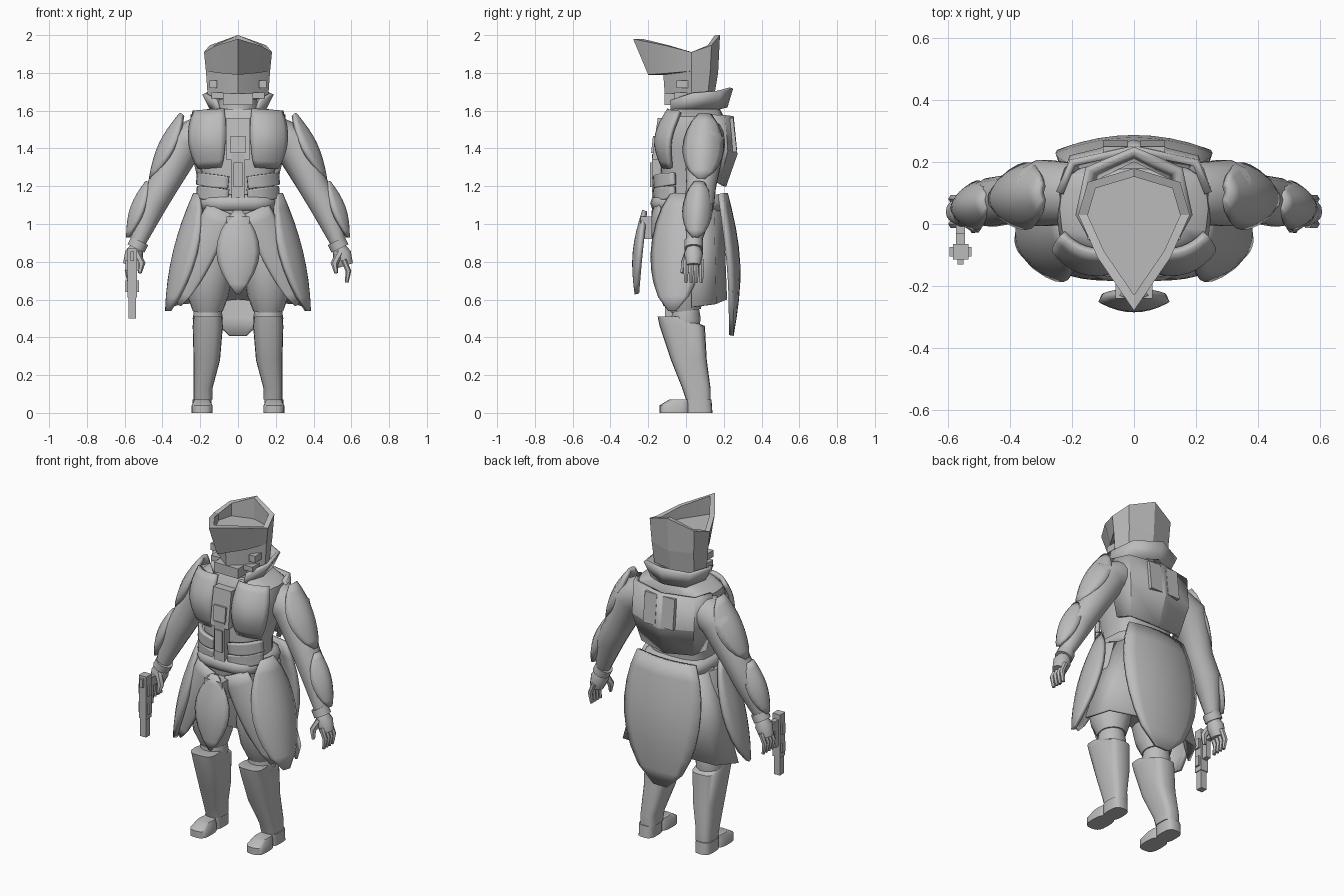
import bpy, bmesh, math
from mathutils import Vector

default_cube = bpy.data.objects.get("Cube")
if default_cube:
    bpy.data.objects.remove(default_cube)

GREY = 0.5
SIDES = {"left": 1, "right": -1}
armour = bpy.data.materials.new("armour grey")
armour.use_nodes = True
armour.diffuse_color = (GREY, GREY, GREY, 1)
armour.node_tree.nodes["Principled BSDF"].inputs["Base Color"].default_value = armour.diffuse_color


def mix(start, end, amount):
    return start + (end - start) * amount


def loft(name, rings, closed=True, thickness=0, sharp=35):
    """Skin equal-length point rings; sheets get a thickness, solids get end caps."""
    bm = bmesh.new()
    rows = [[bm.verts.new(point) for point in ring] for ring in rings]
    count = len(rows[0])
    for lower, upper in zip(rows, rows[1:]):
        for i in range(count if closed else count - 1):
            j = (i + 1) % count
            bm.faces.new((lower[i], lower[j], upper[j], upper[i]))
    if not thickness:
        bm.faces.new(rows[0])
        bm.faces.new(rows[-1])
    bmesh.ops.recalc_face_normals(bm, faces=bm.faces)
    mesh = bpy.data.meshes.new(name)
    bm.to_mesh(mesh)
    bm.free()
    mesh.materials.append(armour)
    part = bpy.data.objects.new(name, mesh)
    bpy.context.collection.objects.link(part)
    if thickness:
        solid = part.modifiers.new("thickness", "SOLIDIFY")
        solid.thickness, solid.offset = thickness, 0
    bpy.ops.object.select_all(action="DESELECT")
    bpy.context.view_layer.objects.active = part
    part.select_set(True)
    bpy.ops.object.shade_smooth_by_angle(angle=math.radians(sharp))


def stack(name, rows, side=1, power=0.65, count=20):
    """Rounded-rectangle rings, each (height, centre x, half width, front, back)."""
    def rounded(value):
        return math.copysign(abs(value) ** power, value)
    turns = [math.tau * i / count for i in range(count)]
    loft(name, [[(side * centre + half * rounded(math.cos(turn)),
                  mix(front, back, (1 + rounded(math.sin(turn))) / 2), height) for turn in turns]
                for height, centre, half, front, back in rows], sharp=45)


def limb(name, stations, side=1, count=14):
    """Tube through (x, y, z, radius) stations."""
    points = [Vector((side * x, y, z)) for x, y, z, radius in stations]
    rings = []
    for i, point in enumerate(points):
        along = points[min(i + 1, len(points) - 1)] - points[max(i - 1, 0)]
        across = along.cross(Vector((0, 1, 0))).normalized()
        other = along.cross(across).normalized()
        turns = [math.tau * k / count for k in range(count)]
        rings.append([point + stations[i][-1] * (across * math.cos(turn) + other * math.sin(turn)) for turn in turns])
    loft(name, rings, sharp=50)


def leaf(name, top, tip, normal, width, bow, dome, side=1, start=0.04, blunt=0.6, end=0.99, thickness=0.025):
    """Domed leaf-shaped plate hanging along a bowed ridge from top to tip."""
    top, tip, normal = Vector(top), Vector(tip), Vector(normal).normalized()
    across = normal.cross(tip - top).normalized()
    rings = []
    for step in range(9):
        t = step / 8
        swell = math.sin(math.pi * mix(start, end, t))
        ridge = top.lerp(tip, t) + normal * bow * math.sin(math.pi * t)
        ring = [ridge + across * width * swell ** blunt * k / 4 - normal * dome * swell * (k / 4) ** 2
                for k in range(-4, 5)]
        rings.append([(side * p.x, p.y, p.z) for p in ring])
    loft(name, rings, closed=False, thickness=thickness)


def block(name, centre, size, side=1, lean=0):
    """Box whose top is shifted along y by lean."""
    x, y, z = centre
    wide, deep, tall = (length / 2 for length in size)
    corners = ((-1, -1), (1, -1), (1, 1), (-1, 1))
    loft(name, [[(side * x + a * wide, y + b * deep + up * lean / 2, z + up * tall) for a, b in corners]
                for up in (-1, 1)])


def outline(width, front, back, z_front, z_side, z_back, middle=0.03):
    """Pointed eight-sided ring, running from the front round the left side."""
    half = [(width * 0.65, mix(front, middle, 0.55), mix(z_front, z_side, 0.5)),
            (width, middle, z_side),
            (width * 0.83, mix(middle, back, 0.7), mix(z_side, z_back, 0.4))]
    mirrored = [(-x, y, z) for x, y, z in reversed(half)]
    return [(0, front, z_front), *half, (0, back, z_back), *mirrored]


# Helmet: recessed face, pointed brow and hollow crown
crown = outline(0.18, -0.28, 0.18, 1.98, 1.91, 2)
rim = [(x * 0.83, mix(0.02, y, 0.83), z) for x, y, z in crown]
loft("helmet", [outline(0.16, -0.11, 0.15, 1.65, 1.67, 1.68),
                outline(0.17, -0.12, 0.17, 1.79, 1.81, 1.8),
                outline(0.17, -0.2, 0.17, 1.79, 1.81, 1.8),
                crown, rim, [(x, y, 1.87) for x, y, z in rim]], sharp=20)
block("mouth_guard", (0, -0.06, 1.66), (0.16, 0.11, 0.06))

# Neck and flared collar, open at the throat
THROAT = slice(1, None)
limb("neck", [(0, 0.03, 1.54, 0.11), (0, 0.03, 1.68, 0.1)])
loft("collar", [outline(0.135, -0.2, 0.21, 1.54, 1.6, 1.62)[THROAT],
                outline(0.18, -0.22, 0.24, 1.62, 1.69, 1.72)[THROAT]], closed=False, thickness=0.02, sharp=20)

# Trunk
stack("torso", [(1.12, 0, 0.18, -0.13, 0.15), (1.22, 0, 0.18, -0.13, 0.15), (1.4, 0, 0.23, -0.14, 0.18),
                (1.5, 0, 0.25, -0.12, 0.2), (1.57, 0, 0.24, -0.1, 0.2), (1.61, 0, 0.16, -0.08, 0.18)])
stack("belt", [(1.11 + 0.045 * math.sin(a), 0, r, -r * 0.9, r * 0.9 + 0.02)
               for a in (-1.5, -0.7, 0, 0.7, 1.5) for r in [0.17 + 0.04 * math.cos(a)]])
stack("pelvis", [(0.7, 0, 0.12, -0.08, 0.1), (0.9, 0, 0.2, -0.14, 0.15), (1.1, 0, 0.19, -0.17, 0.17)])

# Sternum column
block("sternum", (0, -0.13, 1.45), (0.12, 0.07, 0.22), lean=0.03)
block("sternum_badge", (0, -0.17, 1.42), (0.08, 0.02, 0.09), lean=0.01)
block("sternum_strip", (0, -0.14, 1.25), (0.07, 0.08, 0.24))
block("sternum_clasp", (0, -0.18, 1.26), (0.05, 0.02, 0.13))

# Flared back plate and rear skirt use the rear half of an outline
REAR = slice(2, 7)
loft("back_plate", [outline(0.24, 0, 0.24, 1.58, 1.58, 1.57, 0.1)[REAR],
                    outline(0.24, 0, 0.26, 1.4, 1.4, 1.37, 0.1)[REAR],
                    outline(0.2, 0, 0.2, 1.23, 1.23, 1.2, 0.1)[REAR]], closed=False, thickness=0.025, sharp=15)
loft("back_skirt", [outline(0.2, 0, 0.19, 1.1, 1.1, 1.1)[REAR],
                    outline(0.37, 0, 0.21, 0.56, 0.56, 0.6)[REAR]], closed=False, thickness=0.015, sharp=50)

# Hanging plates on the centre line
leaf("rear_shield", (0, 0.21, 1.16), (0, 0.24, 0.41), (0, 1, 0), 0.25, 0.05, 0.05, start=0.2, blunt=0.5)
leaf("front_tasset", (0, -0.22, 1.07), (0, -0.26, 0.63), (0, -1, 0), 0.11, 0.03, 0.03, blunt=0.9)
block("tasset_hanger", (0, -0.19, 0.98), (0.12, 0.1, 0.12))

for label, side in SIDES.items():
    # Helmet trim
    block(label + "_visor_hinge", (0.13, -0.02, 1.74), (0.04, 0.06, 0.04), side)
    block(label + "_jaw_bar", (0.11, -0.02, 1.68), (0.06, 0.08, 0.03), side)

    # Chest, ribs and back panels
    leaf(label + "_chest_plate", (0.16, -0.08, 1.6), (0.15, -0.11, 1.3), (0.35, -1, 0),
         0.1, 0.055, 0.035, side, start=0.22, blunt=0.4, end=0.9)
    for row, height in {"lower": 1.15, "upper": 1.22}.items():
        leaf(label + "_" + row + "_rib_plate", (0.05, -0.16, height), (0.21, -0.06, height + 0.02), (0.5, -1, 0),
             0.035, 0.03, 0, side, start=0.2, blunt=0.2, end=0.8)
    block(label + "_back_panel", (0.06, 0.245, 1.47), (0.08, 0.03, 0.18), side, lean=-0.02)

    # Arm and its guards
    limb(label + "_arm", [(0.2, 0.1, 1.47, 0.1), (0.29, 0.1, 1.43, 0.11), (0.4, 0.08, 1.2, 0.08),
                          (0.46, 0.07, 1.1, 0.08), (0.53, 0.04, 0.9, 0.04)], side)
    leaf(label + "_pauldron", (0.3, 0.1, 1.58), (0.46, 0.08, 1.24), (0.9, 0, 0.4), 0.1, 0.03, 0.07, side)
    leaf(label + "_forearm_guard", (0.48, 0.07, 1.22), (0.58, 0.05, 0.93), (0.9, 0, 0.3), 0.07, 0.03, 0.06, side)

    # Hand
    limb(label + "_cuff", [(0.52, 0.04, 0.91, 0.05), (0.54, 0.04, 0.87, 0.05)], side)
    limb(label + "_palm", [(0.53, 0.04, 0.89, 0.03), (0.55, 0.04, 0.84, 0.05), (0.57, 0.04, 0.78, 0.04)], side)
    for number, finger in enumerate(("index", "middle", "ring", "little")):
        y = 0.027 * number
        limb(label + "_" + finger + "_finger", [(0.56, y, 0.81, 0.015), (0.585, y, 0.75, 0.015),
                                                (0.575, y, 0.69, 0.01)], side, 6)
    limb(label + "_thumb", [(0.54, 0.01, 0.85, 0.02), (0.51, -0.01, 0.79, 0.02), (0.52, -0.02, 0.74, 0.01)], side, 6)

    # Leg, shin armour and boot
    limb(label + "_thigh", [(0.13, 0, 1.08, 0.1), (0.15, -0.01, 0.9, 0.13), (0.155, -0.02, 0.74, 0.125),
                            (0.16, -0.01, 0.62, 0.11), (0.16, 0, 0.54, 0.08)], side, 18)
    limb(label + "_knee", [(0.16, 0, 0.56, 0.07), (0.16, 0, 0.5, 0.08), (0.16, 0, 0.44, 0.07)], side)
    stack(label + "_shin", [(0.07, 0.185, 0.05, 0, 0.13), (0.13, 0.185, 0.05, -0.02, 0.13),
                            (0.28, 0.165, 0.07, -0.08, 0.11), (0.46, 0.16, 0.08, -0.14, 0.1),
                            (0.51, 0.16, 0.075, -0.15, -0.02)], side)
    stack(label + "_boot", [(0, 0.19, 0.05, 0, 0.14), (0.07, 0.19, 0.05, 0, 0.135)], side)
    stack(label + "_toe_cap", [(0, 0.19, 0.055, -0.14, 0.02), (0.04, 0.19, 0.055, -0.14, 0.02),
                               (0.07, 0.19, 0.04, -0.09, 0.02)], side)

    # Hip leaf and front cloth
    leaf(label + "_hip_leaf", (0.22, -0.04, 1.16), (0.37, -0.07, 0.54), (1, -0.35, 0.25), 0.14, 0.03, 0.06, side)
    leaf(label + "_front_cloth", (0.1, -0.17, 1.08), (0.31, -0.11, 0.57), (0.3, -1, 0),
         0.08, 0.02, 0.02, side, start=0.3, thickness=0.015)

# Sidearm in the right hand, muzzle down
GRIP = -0.56
block("pistol_slide", (GRIP, -0.09, 0.74), (0.05, 0.05, 0.26))
block("pistol_barrel", (GRIP, -0.09, 0.56), (0.04, 0.04, 0.12))
block("pistol_frame", (GRIP, -0.05, 0.76), (0.03, 0.04, 0.16))
block("pistol_grip", (GRIP, 0, 0.81), (0.03, 0.1, 0.05))
block("pistol_sight", (GRIP, -0.12, 0.83), (0.02, 0.02, 0.05))
for part, height in {"lower": 0.67, "upper": 0.78}.items():
    block("pistol_" + part + "_rail", (GRIP, -0.09, height), (0.07, 0.03, 0.06))
